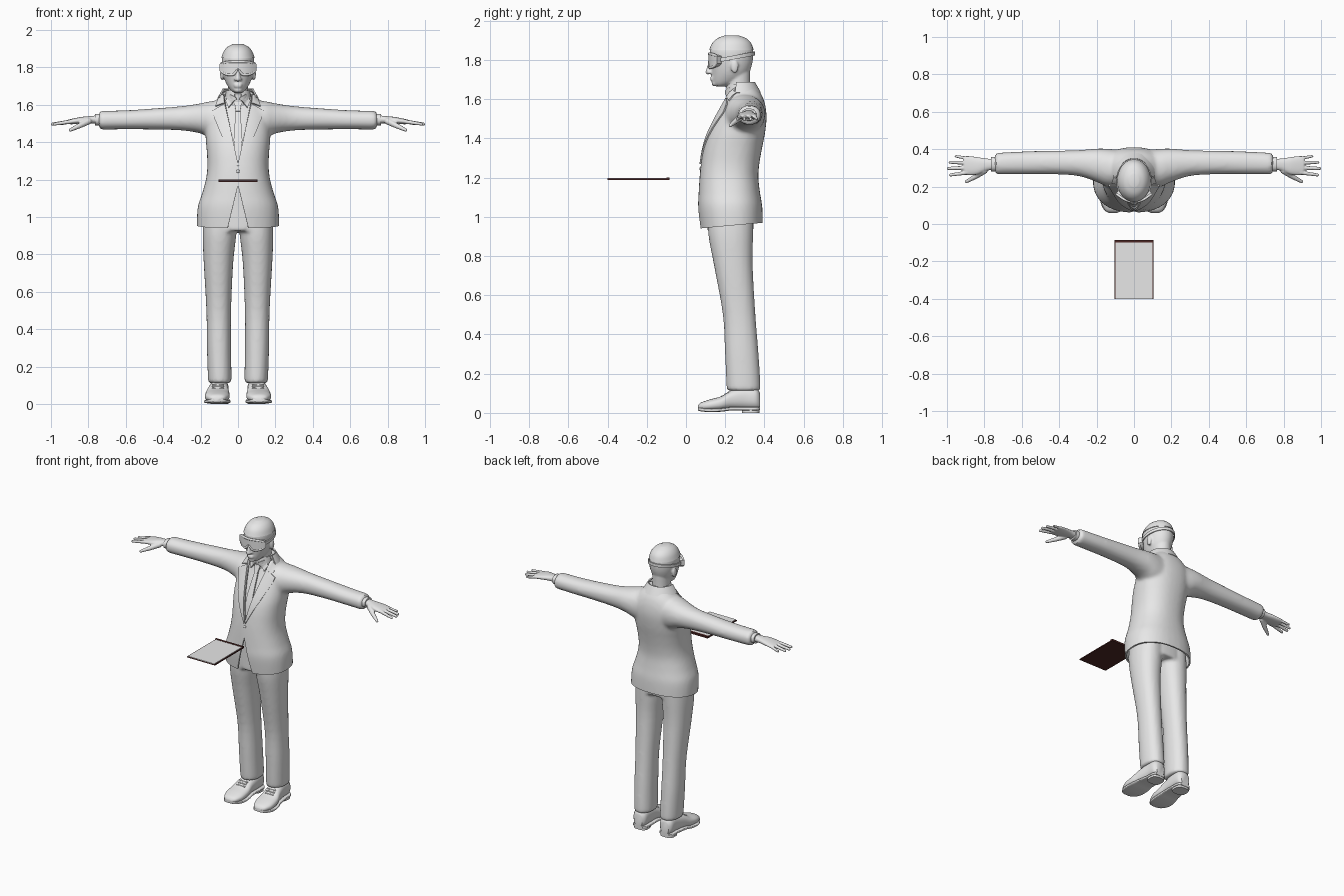
import bpy, bmesh, math
from mathutils import Vector, Matrix
from mathutils.bvhtree import BVHTree

if "Cube" in bpy.data.objects:
    bpy.data.objects.remove(bpy.data.objects["Cube"])


def material(name, rgb):
    m = bpy.data.materials.new(name)
    m.use_nodes = True
    m.diffuse_color = (*rgb, 1)
    m.node_tree.nodes["Principled BSDF"].inputs["Base Color"].default_value = (*rgb, 1)
    return m


GREY = material("light_grey", (0.8, 0.8, 0.8))
BROWN = material("dark_brown", (0.075, 0.02, 0.018))


def curve_rows(rows, steps=4):
    """Catmull-Rom interpolation between section rows."""
    out = [Vector(rows[0])]
    for i in range(len(rows) - 1):
        p, a, b, n = [Vector(rows[min(max(i + k, 0), len(rows) - 1)]) for k in (-1, 0, 1, 2)]
        for j in range(1, steps + 1):
            t = j / steps
            out.append(a + (b - p) * t / 2 + (2 * p - 5 * a + 4 * b - n) * t**2 / 2
                       + (3 * a - p - 3 * b + n) * t**3 / 2)
    return out


def skin(bm, rings, closed=False):
    """Join rings of points into a tube, capped unless closed."""
    rings = [[bm.verts.new(p) for p in ring] for ring in rings]
    for r, q in zip(rings, rings[1:] + (rings[:1] if closed else [])):
        for k in range(len(r)):
            bm.faces.new((r[k - 1], r[k], q[k], q[k - 1]))
    if not closed:
        bm.faces.new(rings[0])
        bm.faces.new(rings[-1])


def loft(bm, axis, rows, power=2.0, s=1, n=36):
    """Rows are (position, a_min, a_max, b_min, b_max) along the axis."""
    ia, ib, ip = {"x": (1, 2, 0), "y": (0, 2, 1), "z": (0, 1, 2)}[axis]
    rings = []
    for pos, a0, a1, b0, b1 in curve_rows(rows):
        ring = []
        for k in range(n):
            c, d = math.cos(math.tau * k / n), math.sin(math.tau * k / n)
            co = Vector()
            co[ip] = pos
            co[ia] = (a0 + a1) / 2 + (a1 - a0) / 2 * math.copysign(abs(c) ** (2 / power), c)
            co[ib] = (b0 + b1) / 2 + (b1 - b0) / 2 * math.copysign(abs(d) ** (2 / power), d)
            co.x *= s
            ring.append(co)
        rings.append(ring)
    skin(bm, rings)


def tube(bm, points, radii, closed=False, n=10):
    points, rings = [Vector(p) for p in points], []
    last = len(points) - 1
    for i, p in enumerate(points):
        a = points[i - 1] if closed or i else p
        b = points[(i + 1) % len(points)] if closed or i < last else p
        side = (b - a).cross(Vector((0, 1, 0))).normalized()
        up = side.cross(b - a).normalized()
        rings.append([p + radii[i] * (side * math.cos(math.tau * k / n) + up * math.sin(math.tau * k / n))
                      for k in range(n)])
    skin(bm, rings, closed)


def blob(bm, at, size):
    bmesh.ops.create_uvsphere(bm, u_segments=14, v_segments=8, radius=1,
                              matrix=Matrix.Translation(at) @ Matrix.Diagonal((*size, 1)))


def limb(bm, a, b, r0, r1):
    tube(bm, (a, b), (r0, r1))
    blob(bm, a, [r0] * 3)
    blob(bm, b, [r1] * 3)


def box(bm, lo, hi):
    lo, hi = Vector(lo), Vector(hi)
    bmesh.ops.create_cube(bm, size=1, matrix=Matrix.Translation((lo + hi) / 2)
                          @ Matrix.Diagonal((*(hi - lo), 1)))


def sheet(bm, rows):
    vs = [[bm.verts.new(p) for p in row] for row in rows]
    for r, q in zip(vs, vs[1:]):
        for k in range(len(r) - 1):
            bm.faces.new((r[k], r[k + 1], q[k + 1], q[k]))


def surface(ob):
    return BVHTree.FromPolygons([v.co for v in ob.data.vertices], [p.vertices[:] for p in ob.data.polygons])


def front_y(targets, x, z):
    hits = [t.ray_cast(Vector((x, -1, z)), Vector((0, 1, 0)))[0] for t in targets]
    return min([h.y for h in hits if h] or [0.25])


def drape(bm, targets, rail_a, rail_b, lift, s=1):
    """Strip between two (x, z) rails, laid on the front of the targets."""
    rows = []
    for i in range(len(rail_a) - 1):
        for j in range(1 if i else 0, 6):
            p = Vector(rail_a[i]).lerp(Vector(rail_a[i + 1]), j / 5)
            q = Vector(rail_b[i]).lerp(Vector(rail_b[i + 1]), j / 5)
            spots = [p.lerp(q, k / 5) for k in range(6)]
            rows.append([(x * s, front_y(targets, x * s, z) - lift, z) for x, z in spots])
    sheet(bm, rows)


def make(name, bm, mat=GREY, voxel=0, relax=0, solid=0):
    bmesh.ops.recalc_face_normals(bm, faces=bm.faces)
    me = bpy.data.meshes.new(name)
    bm.to_mesh(me)
    bm.free()
    me.materials.append(mat)
    ob = bpy.data.objects.new(name, me)
    bpy.context.collection.objects.link(ob)
    if solid:
        m = ob.modifiers.new("thickness", "SOLIDIFY")
        m.thickness, m.offset = solid, 0
    if voxel:
        m = ob.modifiers.new("blend", "REMESH")
        m.mode, m.voxel_size = "VOXEL", voxel
        m = ob.modifiers.new("relax", "SMOOTH")
        m.factor, m.iterations = 0.5, relax
    if ob.modifiers:
        dg = bpy.context.evaluated_depsgraph_get()
        ob.data = bpy.data.meshes.new_from_object(ob.evaluated_get(dg))
        ob.modifiers.clear()
    bpy.ops.object.select_all(action="DESELECT")
    ob.select_set(True)
    bpy.context.view_layer.objects.active = ob
    bpy.ops.object.shade_smooth_by_angle(angle=math.radians(40))
    return ob


new = bmesh.new

# Jacket: body and sleeves blended into one skin
torso = [(z, -w, w, f, b) for z, w, f, b in (
    (.9, .212, .082, .385), (.945, .215, .076, .387), (1.05, .211, .066, .384), (1.12, .189, .069, .373),
    (1.2, .167, .074, .364), (1.27, .159, .081, .369), (1.35, .162, .094, .383), (1.42, .168, .115, .397),
    (1.5, .168, .152, .406), (1.56, .158, .183, .401), (1.61, .125, .205, .386), (1.645, .09, .212, .365),
    (1.67, .072, .22, .35))]
bm = new()
loft(bm, "z", torso, 2.3)
for s in (1, -1):
    loft(bm, "x", [(.06, .2, .39, 1.41, 1.62), (.14, .205, .397, 1.425, 1.615), (.2, .23, .398, 1.452, 1.603),
                   (.3, .262, .39, 1.468, 1.588), (.45, .271, .386, 1.473, 1.576),
                   (.6, .271, .383, 1.474, 1.566), (.74, .27, .375, 1.473, 1.563)], 2.2, s)
blank = make("jacket_blank", bm, voxel=.012, relax=6)

# Open the neckline, front vent and hem, then give the cloth thickness
bm = new()
bm.from_mesh(blank.data)
bpy.data.objects.remove(blank)
NECK, VENT = .075 / .355, .06 / .25
for at, normal in (((0, .085, .942), (0, -.09, 1)), ((0, 0, 1.285), (1, 0, -NECK)), ((0, 0, 1.285), (1, 0, NECK)),
                   ((0, 0, 1.17), (1, 0, VENT)), ((0, 0, 1.17), (1, 0, -VENT))):
    bmesh.ops.bisect_plane(bm, geom=bm.verts[:] + bm.edges[:] + bm.faces[:], dist=1e-5,
                           plane_co=at, plane_no=normal)
gone = []
for f in bm.faces:
    x, y, z = f.calc_center_median()
    neck = abs(x) < (z - 1.285) * NECK and y < .26
    vent = abs(x) < (1.17 - z) * VENT and y < .2
    if neck or vent or z < .942 + .09 * (y - .085):
        gone.append(f)
bmesh.ops.delete(bm, geom=gone, context="FACES")
jacket = make("jacket", bm, solid=.01)

# Shirt inside the neckline
bm = new()
loft(bm, "z", [(z, a + .02, b - .02, f + .018, k - .02) for z, a, b, f, k in torso if z > 1.19], 2.3)
shirt = make("shirt", bm)

# Head, neck and face
skull = [(z, -w, w, f, b) for z, w, f, b in (
    (1.665, .022, .155, .2), (1.675, .036, .14, .24), (1.695, .052, .133, .285), (1.73, .07, .13, .318),
    (1.77, .081, .125, .335), (1.81, .086, .122, .342), (1.85, .086, .122, .341), (1.885, .073, .138, .328),
    (1.91, .052, .165, .302), (1.925, .022, .205, .262))]
bm = new()
loft(bm, "z", skull)
loft(bm, "z", [(1.56, -.065, .065, .215, .345), (1.64, -.055, .055, .208, .328), (1.76, -.056, .056, .2, .328)])
limb(bm, (0, .125, 1.79), (0, .112, 1.738), .009, .014)
for s in (1, -1):
    blob(bm, (s * .013, .122, 1.736), (.009, .012, .009))
    blob(bm, (s * .086, .248, 1.765), (.01, .02, .034))
for z in (1.709, 1.699):
    blob(bm, (0, .133, z), (.024, .011, .006))
blob(bm, (0, .148, 1.68), (.024, .018, .016))
head = make("head", bm, voxel=.006, relax=4)

# Close fitting cap
bm = new()
loft(bm, "z", [(z, a - .004, b + .004, f - .004, k + .004) for z, a, b, f, k in skull if z > 1.84])
make("cap", bm)

# Goggles with lens, rim and strap
rows = []
for i in range(25):
    u = abs(i - 12) / 12
    x, top = (i - 12) * .0075, 1.83 - .012 * u**4
    low = 1.76 + .03 * max(0, 1 - u * 3.6) + .022 * u**5
    rows.append([Vector((x, .13 + 5 * x * x, low + (top - low) * k / 4)) for k in range(5)])
bm = new()
sheet(bm, rows)
make("goggle_lens", bm, solid=.03)
edge = [r[0] for r in rows] + [r[-1] for r in reversed(rows)]
bm = new()
tube(bm, [p - Vector((0, .012, 0)) for p in edge], [.007] * len(edge), closed=True)
make("goggle_rim", bm)
arc = [math.radians(-48 + 276 * i / 40) for i in range(41)]
bm = new()
sheet(bm, [[(.092 * math.cos(t), .232 + .116 * math.sin(t), 1.81 + .022 * math.sin(t) + d)
            for d in (-.01, .01)] for t in arc])
make("goggle_strap", bm, solid=.006)

# Lapels, collars and tie laid on the clothes
coat, chest = [surface(jacket)], [surface(shirt)]
throat = chest + [surface(head)]
for s, side in ((1, "left"), (-1, "right")):
    for name, targets, rail_a, rail_b, lift in (
            ("lapel", coat, [(.002, 1.28), (.036, 1.45), (.062, 1.565), (.07, 1.605)],
             [(.006, 1.268), (.085, 1.43), (.126, 1.53), (.137, 1.567)], .003),
            ("collar_front", coat, [(.071, 1.61), (.078, 1.655)], [(.12, 1.592), (.1, 1.645)], .004),
            ("shirt_collar_wing", throat, [(.006, 1.628), (.02, 1.622), (.05, 1.585)],
             [(.012, 1.64), (.042, 1.658), (.066, 1.62)], .007)):
        bm = new()
        drape(bm, targets, rail_a, rail_b, lift, s)
        make(side + "_" + name, bm, solid=.009)
for name, rail, lift in (("tie", [(.012, 1.575), (.023, 1.41), (.012, 1.325), (.002, 1.295)], .006),
                         ("tie_knot", [(.02, 1.615), (.012, 1.565)], .011)):
    bm = new()
    drape(bm, chest, [(-x, z) for x, z in rail], rail, lift)
    make(name, bm, solid=.01)
for name, spread, r0, r1, low, high in (("jacket_collar", 200, .078, .108, 1.685, 1.632),
                                        ("shirt_collar", 330, .06, .066, 1.676, 1.625)):
    bm = new()
    arc = [math.radians(90 - spread / 2 + spread * i / 40) for i in range(41)]
    sheet(bm, [[(r * math.cos(t), .27 + r * math.sin(t), z) for r, z in ((r0, low), (r1, high))] for t in arc])
    make(name, bm, solid=.008)
bm = new()
blob(bm, (0, front_y(coat, 0, 1.245), 1.245), (.009, .005, .009))
make("jacket_button", bm)

# Trousers
bm = new()
loft(bm, "z", [(z, -w, w, .108, .345) for z, w in ((.925, .17), (.98, .188), (1.1, .17), (1.2, .14))], 2.3)
for s in (1, -1):
    loft(bm, "z", [(.112, .036, .158, .21, .378), (.15, .035, .161, .206, .379), (.3, .037, .166, .199, .37),
                   (.5, .037, .169, .188, .354), (.75, .026, .183, .143, .34), (.9, .01, .189, .115, .342),
                   (1, .006, .185, .11, .345)], 2.2, s)
make("trousers", bm, voxel=.011, relax=4)

for s, side in ((1, "left"), (-1, "right")):
    # Shoe with sole, heel and laces
    shape = [(.06, .112, .02, .018, .036), (.075, .112, .044, .014, .052), (.12, .112, .064, .01, .068),
             (.18, .11, .065, .012, .085), (.23, .106, .056, .018, .115), (.3, .1, .05, .018, .135),
             (.355, .1, .047, .018, .13), (.376, .1, .03, .02, .105)]
    bm = new()
    loft(bm, "y", [(y, x - w, x + w, a, b) for y, x, w, a, b in shape], 2.4, s)
    make(side + "_shoe", bm)
    bm = new()
    loft(bm, "y", [(y, x - w - .004, x + w + .004, a - .006, a + .012) for y, x, w, a, b in shape], 5, s)
    loft(bm, "z", [(z, .052, .148, .285, .374) for z in (0, .022)], 3, s)
    make(side + "_sole", bm)
    bm = new()
    for y, z in ((.185, .084), (.2, .094), (.215, .103)):
        limb(bm, (s * .08, y, z), (s * .134, y, z), .005, .005)
    make(side + "_laces", bm)
    # Shirt cuff and hand
    bm = new()
    loft(bm, "x", [(.72, .282, .36, 1.487, 1.552), (.765, .282, .358, 1.49, 1.552)], 2.2, s)
    make(side + "_cuff", bm)
    bm = new()
    loft(bm, "x", [(.74, .292, .348, 1.5, 1.545), (.79, .284, .35, 1.501, 1.54), (.84, .264, .358, 1.499, 1.535),
                   (.895, .262, .364, 1.496, 1.524), (.91, .275, .355, 1.5, 1.52)], 2.3, s)
    for base, tip, y0, y1, r in ((.89, .982, .275, .262, .0115), (.89, .992, .3, .297, .012),
                                 (.89, .983, .327, .33, .0115), (.885, .952, .35, .362, .01)):
        limb(bm, (s * base, y0, 1.511), (s * tip, y1, 1.497), r, r * .75)
    limb(bm, (s * .8, .285, 1.512), (s * .85, .252, 1.487), .018, .014)
    limb(bm, (s * .85, .252, 1.487), (s * .897, .226, 1.465), .014, .009)
    make(side + "_hand", bm, voxel=.0045, relax=2)

# Floating board with a sheet of paper
bm = new()
box(bm, (-.105, -.4, 1.188), (.105, -.085, 1.195))
box(bm, (-.105, -.1, 1.188), (.105, -.085, 1.2))
make("board", bm, BROWN)
bm = new()
box(bm, (-.099, -.4, 1.194), (.099, -.1, 1.198))
make("paper", bm)
